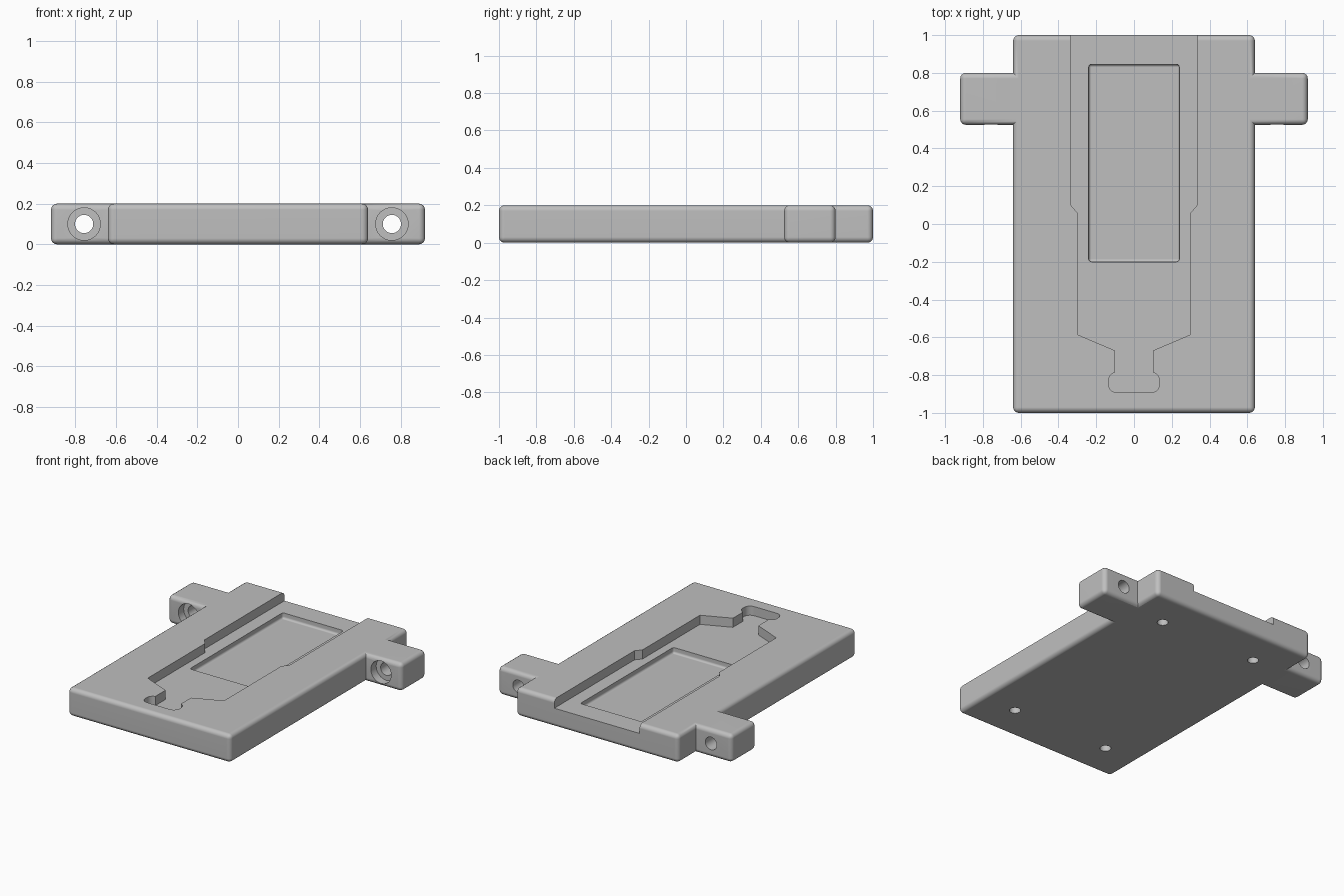
import bpy
import bmesh
from math import pi, cos, sin
from mathutils import Matrix

cube = bpy.data.objects.get("Cube")
if cube:
    bpy.data.objects.remove(cube, do_unlink=True)

HEIGHT = 0.2
SLOT_FLOOR = 0.135

grey = bpy.data.materials.new("plain grey")
grey.use_nodes = True
COLOUR = (0.52, 0.52, 0.52, 1)
grey.diffuse_color = COLOUR
grey.node_tree.nodes["Principled BSDF"].inputs["Base Color"].default_value = COLOUR


def finish(name, bm):
    bmesh.ops.recalc_face_normals(bm, faces=bm.faces)
    mesh = bpy.data.meshes.new(name)
    bm.to_mesh(mesh)
    bm.free()
    mesh.materials.append(grey)
    obj = bpy.data.objects.new(name, mesh)
    bpy.context.collection.objects.link(obj)
    return obj


def rounded_box(name, low, high, radius, segments=4):
    bm = bmesh.new()
    bmesh.ops.create_cube(bm, size=1)
    for v in bm.verts:
        v.co = [(a + b) / 2 + c * (b - a) for a, b, c in zip(low, high, v.co)]
    bmesh.ops.bevel(bm, geom=bm.edges[:], offset=radius, segments=segments,
                    profile=0.5, affect='EDGES')
    return finish(name, bm)


def cylinder(name, centre, radius, length, along_y=False):
    bm = bmesh.new()
    turn = Matrix.Rotation(pi / 2, 4, 'X') if along_y else Matrix.Identity(4)
    bmesh.ops.create_cone(bm, cap_ends=True, segments=32, radius1=radius,
                          radius2=radius, depth=length,
                          matrix=Matrix.Translation(centre) @ turn)
    return finish(name, bm)


def prism(name, outline, bottom, top):
    bm = bmesh.new()
    face = bm.faces.new([bm.verts.new((x, y, bottom)) for x, y in outline])
    grown = bmesh.ops.extrude_face_region(bm, geom=[face])["geom"]
    for v in grown:
        if isinstance(v, bmesh.types.BMVert):
            v.co.z = top
    return finish(name, bm)


def combine(target, other, operation):
    mod = target.modifiers.new(operation.lower(), 'BOOLEAN')
    mod.operation = operation
    mod.solver = 'EXACT'
    mod.object = other
    bpy.context.view_layer.objects.active = target
    bpy.ops.object.modifier_apply(modifier=mod.name)
    bpy.data.objects.remove(other, do_unlink=True)


# Main plate with a mounting ear on each side
plate = rounded_box("base_plate", (-0.64, -1, 0), (0.64, 1, HEIGHT), 0.03)
for side in (-1, 1):
    xs = sorted((side * 0.55, side * 0.92))
    ear = rounded_box("mounting_ear", (xs[0], 0.525, 0), (xs[1], 0.8, HEIGHT), 0.03)
    combine(plate, ear, 'UNION')

# Stepped slot, open at the back, with a rounded keyhole at its front end
half = [(0.335, 1.1), (0.335, 0.1), (0.3, 0.06), (0.3, -0.585), (0.1, -0.67), (0.1, -0.785)]
for cy, start in ((-0.83, pi / 3), (-0.848, 0)):
    sweep = start if start else -pi / 2
    for i in range(6):
        a = start + (i / 5) * (-start if start else sweep)
        half.append((0.09 + 0.045 * cos(a), cy + 0.045 * sin(a)))
outline = half + [(-x, y) for x, y in reversed(half)]
combine(plate, prism("slot_cutter", outline, SLOT_FLOOR, 0.3), 'DIFFERENCE')

# Shallow rectangular recess in the slot floor
recess = rounded_box("recess_cutter", (-0.24, -0.2, SLOT_FLOOR - 0.04),
                     (0.24, 0.845, 0.3), 0.015, 3)
combine(plate, recess, 'DIFFERENCE')

# Counterbored bolt holes through the ears, blind holes underneath
for side in (-1, 1):
    bolt = cylinder("bolt_cutter", (side * 0.757, 0.66, 0.1), 0.045, 0.6, True)
    combine(plate, bolt, 'DIFFERENCE')
    bore = cylinder("counterbore_cutter", (side * 0.757, 0.485, 0.1), 0.08, 0.2, True)
    combine(plate, bore, 'DIFFERENCE')
    for y in (-0.74, 0.74):
        hole = cylinder("foot_hole_cutter", (side * 0.38, y, 0), 0.036, 0.2)
        combine(plate, hole, 'DIFFERENCE')

# Smooth rounded edges, crisp cut edges, flat faces
bpy.ops.object.select_all(action='DESELECT')
plate.select_set(True)
bpy.context.view_layer.objects.active = plate
bpy.ops.object.shade_smooth_by_angle(angle=pi / 6)
weighted = plate.modifiers.new("flat faces", 'WEIGHTED_NORMAL')
weighted.keep_sharp = True
